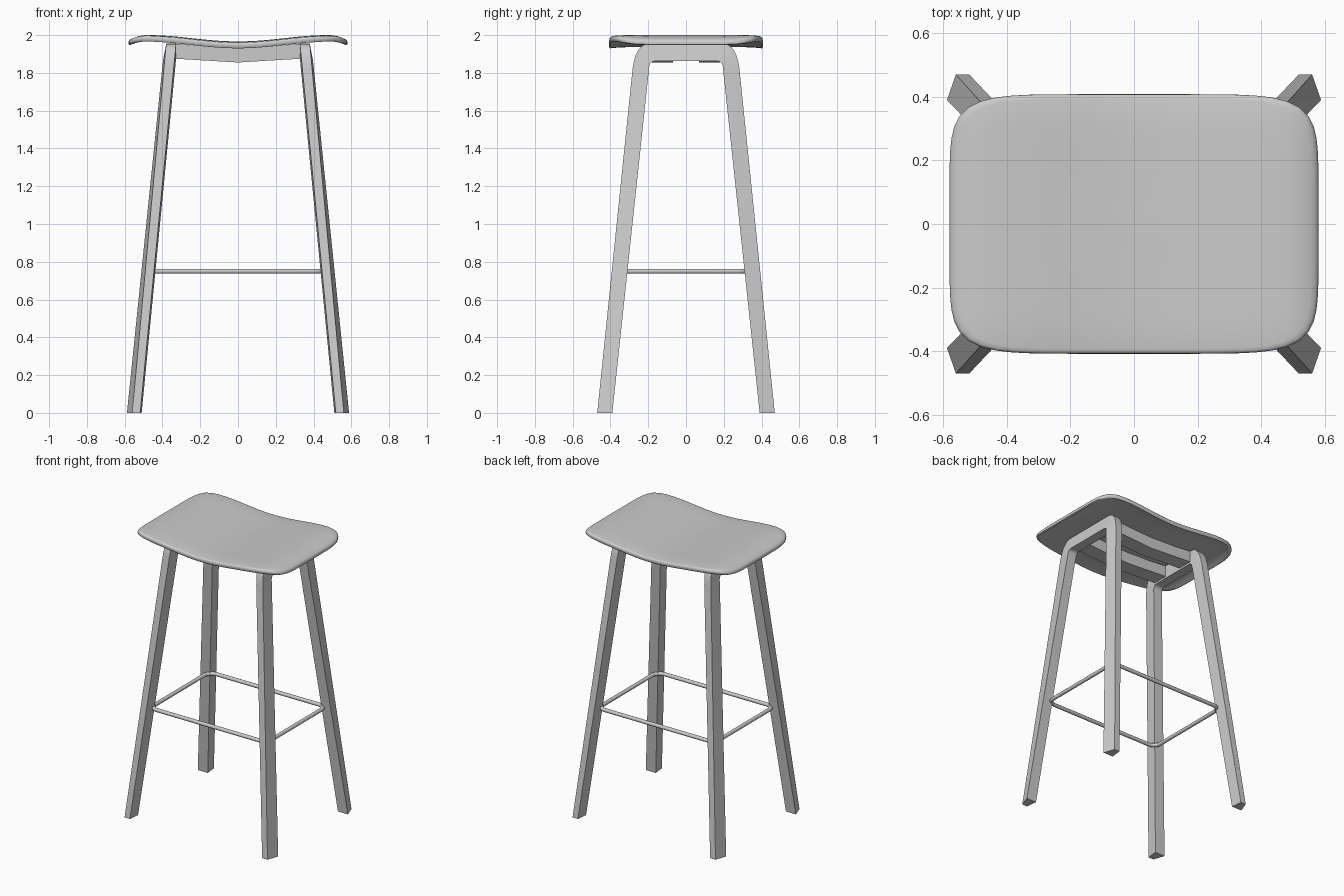
import bpy, bmesh, math

if "Cube" in bpy.data.objects:
    bpy.data.objects.remove(bpy.data.objects["Cube"])


def make(name, verts, faces, smooth=30):
    me = bpy.data.meshes.new(name)
    me.from_pydata(verts, [], faces)
    bm = bmesh.new()
    bm.from_mesh(me)
    bmesh.ops.recalc_face_normals(bm, faces=bm.faces)
    bm.to_mesh(me)
    bm.free()
    ob = bpy.data.objects.new(name, me)
    bpy.context.collection.objects.link(ob)
    bpy.ops.object.select_all(action='DESELECT')
    ob.select_set(True)
    bpy.context.view_layer.objects.active = ob
    bpy.ops.object.shade_smooth_by_angle(angle=math.radians(smooth))
    return ob


def loft(name, rings, closed=False, smooth=30):
    """Join equal-sized rings of points into a skin, capped unless closed."""
    n, m = len(rings[0]), len(rings)
    verts = [p for r in rings for p in r]
    faces = []
    for i in range(m if closed else m - 1):
        a, b = i * n, (i + 1) % m * n
        faces += [(a + j, a + (j + 1) % n, b + (j + 1) % n, b + j) for j in range(n)]
    if not closed:
        faces += [tuple(range(n)), tuple(range((m - 1) * n, m * n))]
    return make(name, verts, faces, smooth)


# Seat: saddle-curved pad with a softly squared outline
def seat_top(x, y):
    ax = abs(x)
    z = 1.966 + 0.034 * (1 - math.cos(math.pi * min(ax / 0.48, 1))) / 2
    z -= 0.028 * (max(0, ax - 0.48) / 0.1) ** 2
    return z - 0.007 * (max(0, abs(y) - 0.3) / 0.11) ** 2


def seat_ring(t, depth):
    ring = []
    for i in range(96):
        a = 2 * math.pi * i / 96
        c, s = math.cos(a), math.sin(a)
        r = t * (abs(c) ** 6.5 + abs(s) ** 6.5) ** (-1 / 6.5)
        x, y = 0.58 * r * c, 0.408 * r * s
        ring.append((x, y, seat_top(x, y) - depth))
    return ring


steps = [0.01, 0.15, 0.3, 0.45, 0.6, 0.7, 0.78, 0.85, 0.91, 0.96, 0.985]
loft("seat", [seat_ring(t, 0) for t in steps]
     + [seat_ring(0.996, 0.004), seat_ring(1, 0.011), seat_ring(0.998, 0.022)]
     + [seat_ring(t, 0.03) for t in reversed(steps)], smooth=50)


# Side frames: bent inverted U with a tapered section, leaning inwards
def bend(a, c, b, n=8):
    return [tuple((1 - t) ** 2 * p + 2 * t * (1 - t) * q + t * t * r
                  for p, q, r in zip(a, c, b)) for t in (i / n for i in range(n + 1))]


outer = [(0.47, 0)] + bend((0.283, 1.82), (0.268, 1.955), (0.19, 1.955))
inner = [(0.39, 0)] + bend((0.195, 1.83), (0.192, 1.862), (0.165, 1.862))
outer += [(-y, z) for y, z in reversed(outer)]
inner += [(-y, z) for y, z in reversed(inner)]
for side, label in ((-1, "left"), (1, "right")):
    rings = []
    for (yo, zo), (yi, zi) in zip(outer, inner):
        out = lambda z: 0.588 - 0.2 * z / 1.955
        inn = lambda z: 0.51 - 0.19 * z / 1.955
        inset = 0.008 + 0.02 * (1 - zo / 1.955)
        rings.append([(side * out(zi), yi, zi), (side * (out(zo) - inset), yo, zo),
                      (side * (inn(zo) + 0.008), yo, zo), (side * inn(zi), yi, zi)])
    loft(label + "_leg_frame", rings)

# Seat support beams between the frames
profile = [(-0.345, 1.955), (-0.18, 1.942), (0, 1.935), (0.18, 1.942), (0.345, 1.955),
           (0.345, 1.876), (0, 1.855), (-0.345, 1.876)]
for y0, y1, label in ((-0.18, -0.07, "front"), (0.07, 0.18, "back")):
    loft(label + "_beam", [[(x, y, z) for x, z in profile] for y in (y0, y1)])

# Footrest: round rod bent into a rounded rectangle
rings = []
R, rod = 0.06, 0.013
for k, (sx, sy) in enumerate(((1, 1), (-1, 1), (-1, -1), (1, -1))):
    for i in range(9):
        a = math.pi / 2 * (k + i / 8)
        c, s = math.cos(a), math.sin(a)
        cx, cy = sx * (0.458 - R), sy * (0.333 - R)
        rings.append([(cx + (R + rod * math.cos(b)) * c, cy + (R + rod * math.cos(b)) * s,
                       0.75 + rod * math.sin(b)) for b in (math.pi * j / 6 for j in range(12))])
loft("footrest", rings, closed=True, smooth=40)
